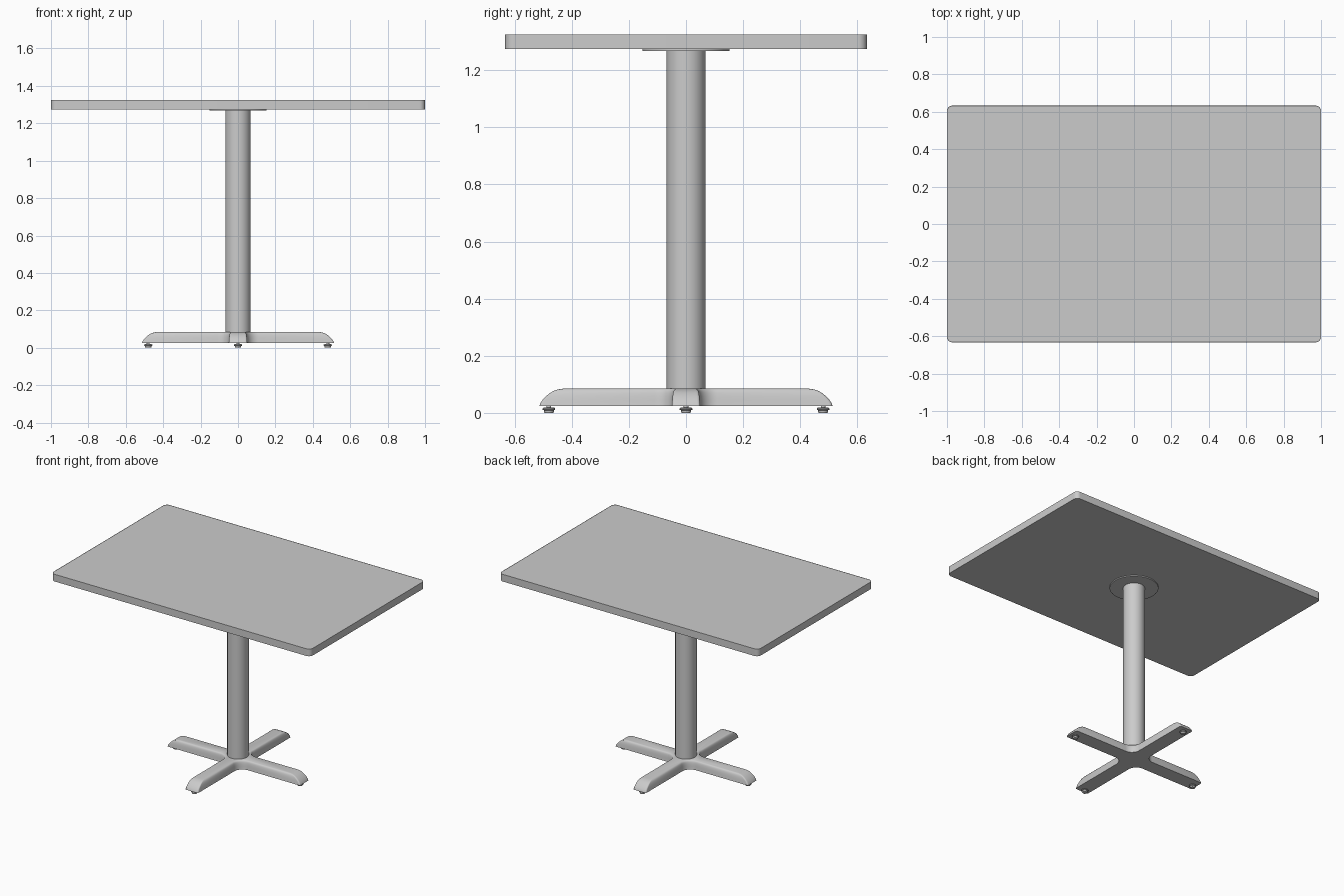
import bpy, bmesh
from math import cos, sin, pi, radians
from mathutils import Matrix, Vector

if "Cube" in bpy.data.objects:
    bpy.data.objects.remove(bpy.data.objects["Cube"], do_unlink=True)

# Single light grey finish
grey = bpy.data.materials.new("light_grey")
grey.use_nodes = True
grey.diffuse_color = (0.6, 0.6, 0.6, 1)
grey.node_tree.nodes["Principled BSDF"].inputs["Base Color"].default_value = (0.6, 0.6, 0.6, 1)


def finish(name, bm, location=(0, 0, 0)):
    bmesh.ops.recalc_face_normals(bm, faces=bm.faces[:])
    mesh = bpy.data.meshes.new(name)
    bm.to_mesh(mesh)
    bm.free()
    mesh.materials.append(grey)
    obj = bpy.data.objects.new(name, mesh)
    obj.location = location
    bpy.context.collection.objects.link(obj)
    bpy.ops.object.select_all(action="DESELECT")
    bpy.context.view_layer.objects.active = obj
    obj.select_set(True)
    bpy.ops.object.shade_smooth_by_angle(angle=radians(35))
    return obj


def arc(cx, cy, r, start, end, steps):
    angles = [radians(start + (end - start) * i / steps) for i in range(steps + 1)]
    return [Vector((cx + r * cos(a), cy + r * sin(a), 0)) for a in angles]


def loft(bm, levels):
    """Skin a stack of (outline, height) rings and cap both ends; returns the top cap."""
    rings = [[bm.verts.new((p.x, p.y, z)) for p in outline] for outline, z in levels]
    n = len(rings[0])
    for low, high in zip(rings, rings[1:]):
        for i in range(n):
            j = (i + 1) % n
            bm.faces.new((low[i], low[j], high[j], high[i]))
    bm.faces.new(rings[0][::-1])
    return bm.faces.new(rings[-1])


def turned(name, profile, segments, location=(0, 0, 0)):
    """Round part from (radius, height) pairs."""
    bm = bmesh.new()
    circle = [Vector((cos(2 * pi * i / segments), sin(2 * pi * i / segments), 0))
              for i in range(segments)]
    loft(bm, [([p * r for p in circle], z) for r, z in profile])
    return finish(name, bm, location)


# Tabletop: rounded rectangle with a fine seam for the edge band
half_x, half_y, corner = 1.0, 0.633, 0.03
outline = []
for k, (sx, sy) in enumerate([(1, 1), (-1, 1), (-1, -1), (1, -1)]):
    outline += arc(sx * (half_x - corner), sy * (half_y - corner), corner,
                   90 * k, 90 * k + 90, 8)
bm = bmesh.new()
top_face = loft(bm, [(outline, 1.275), (outline, 1.325)])
bmesh.ops.inset_region(bm, faces=[top_face], thickness=0.014)
bmesh.ops.inset_region(bm, faces=[top_face], thickness=0.001, depth=-0.001)
finish("tabletop", bm)

# Mounting plate and column
turned("mounting_plate", [(0.153, 1.268), (0.153, 1.275)], 64)
turned("column", [(0.068, 0.08), (0.068, 1.27)], 64)


# Cross base: four arms joined by rounded inner corners, sloping to the tips
def cross_outline(reach, width, centre=0.11, tip=0.01):
    quarter = arc(reach - tip, width - tip, tip, 0, 90, 4)
    quarter += arc(centre, centre, centre - width, 270, 180, 12)
    quarter += arc(width - tip, reach - tip, tip, 0, 90, 4)
    return [Matrix.Rotation(k * pi / 2, 3, "Z") @ p for k in range(4) for p in quarter]


sections = [(0.513, 0.050, 0.025), (0.510, 0.049, 0.034), (0.502, 0.048, 0.046),
            (0.491, 0.047, 0.058), (0.476, 0.045, 0.070), (0.463, 0.043, 0.077),
            (0.449, 0.040, 0.082), (0.430, 0.035, 0.085)]
bm = bmesh.new()
loft(bm, [(cross_outline(reach, width), z) for reach, width, z in sections])
finish("cross_base", bm)

# Levelling feet under the arm tips
foot_profile = [(0.015, 0.0), (0.017, 0.003), (0.017, 0.009), (0.022, 0.011),
                (0.022, 0.016), (0.017, 0.019), (0.008, 0.019), (0.008, 0.028)]
for name, x, y in [("left", 1, 0), ("back", 0, 1), ("right", -1, 0), ("front", 0, -1)]:
    turned(name + "_levelling_foot", foot_profile, 24, (0.48 * x, 0.48 * y, 0))
